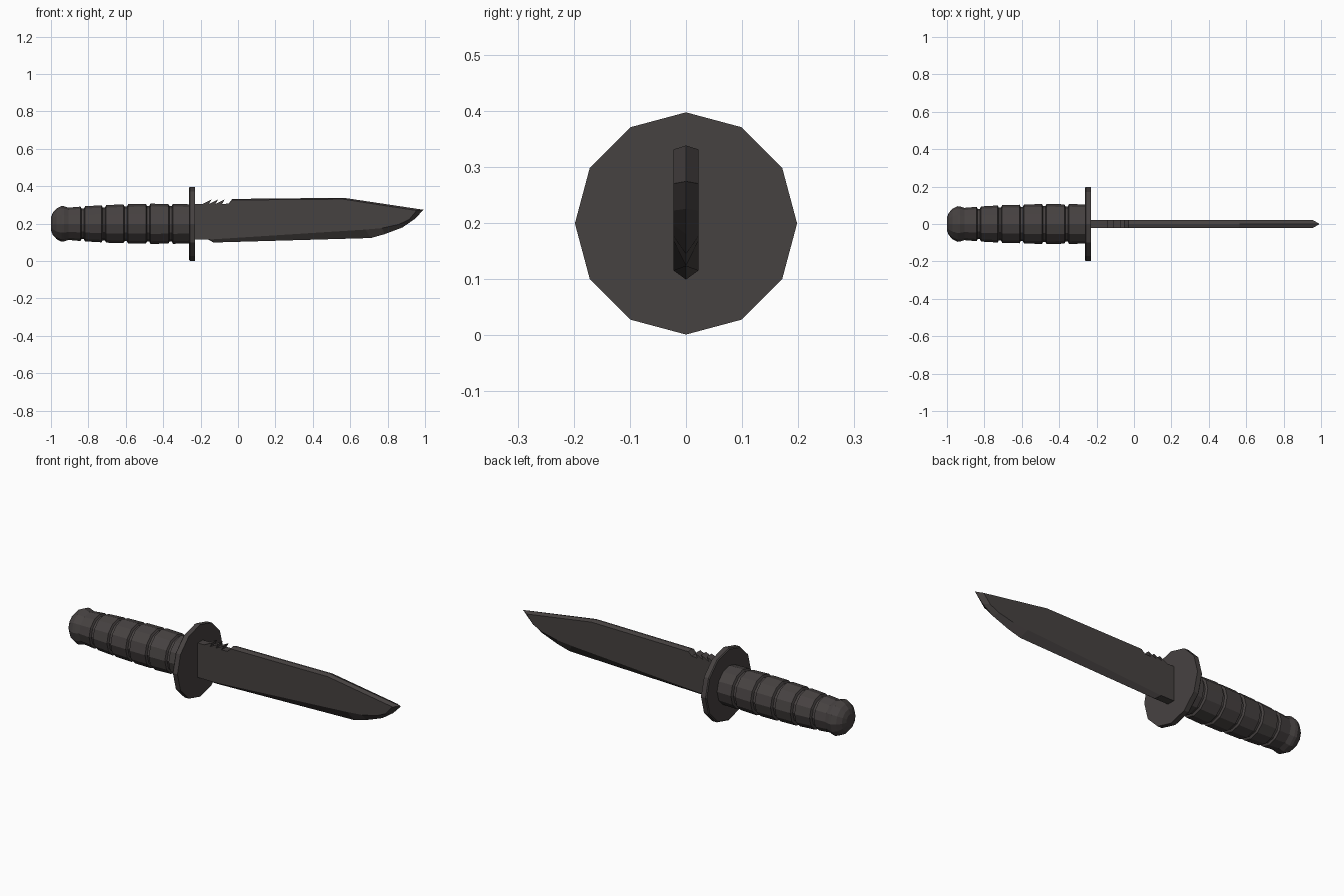
import bpy, bmesh, math

if "Cube" in bpy.data.objects:
    bpy.data.objects.remove(bpy.data.objects["Cube"])

CZ = 0.199     # height of the long axis
SIDES = 12

steel = bpy.data.materials.new("dark_gunmetal")
steel.diffuse_color = (0.062, 0.054, 0.053, 1)
steel.use_nodes = True
steel.node_tree.nodes["Principled BSDF"].inputs["Base Color"].default_value = steel.diffuse_color


def finish(name, bm):
    bmesh.ops.recalc_face_normals(bm, faces=bm.faces)
    mesh = bpy.data.meshes.new(name)
    bm.to_mesh(mesh)
    bm.free()
    mesh.materials.append(steel)
    ob = bpy.data.objects.new(name, mesh)
    bpy.context.collection.objects.link(ob)
    return ob


def lathe(name, profile):
    """Closed solid of (x, radius) rings turned about the long axis."""
    bm = bmesh.new()
    rings = []
    for x, r in profile:
        angles = [2 * math.pi * i / SIDES for i in range(SIDES)]
        rings.append([bm.verts.new((x, r * math.sin(a), CZ + r * math.cos(a))) for a in angles])
    for a, b in zip(rings, rings[1:]):
        for i in range(SIDES):
            j = (i + 1) % SIDES
            bm.faces.new((a[i], a[j], b[j], b[i]))
    bm.faces.new(rings[0])
    bm.faces.new(rings[-1])
    return finish(name, bm)


# Pommel: domed end cap with a narrow neck
lathe("pommel", [(-1.0, 0.035), (-0.99, 0.06), (-0.97, 0.082), (-0.945, 0.095),
                 (-0.93, 0.094), (-0.905, 0.086)])

# Grip: swelling handle cut by evenly spaced grooves
stops = [(-0.91, 0.086), (-0.83, 0.092), (-0.717, 0.099), (-0.60, 0.103),
         (-0.48, 0.106), (-0.36, 0.105), (-0.25, 0.104)]
profile = [stops[0]]
for x, r in stops[1:-1]:
    profile += [(x - 0.012, r), (x - 0.006, r - 0.011), (x + 0.006, r - 0.011), (x + 0.012, r + 0.002)]
profile.append(stops[-1])
lathe("grip", profile)

# Guard: thin twelve-sided disc
lathe("guard", [(-0.262, 0.193), (-0.257, 0.198), (-0.23, 0.198)])

# Blade: (x, z) of the centre-line edge paired with (x, z) of the flat side's rim
W = 0.022
pairs = [((-0.24, 0.305), (-0.24, 0.305)), ((-0.19, 0.305), (-0.19, 0.305))]
for x in (-0.19, -0.155, -0.12):          # saw teeth on the spine
    peak, root = (x + 0.048, 0.329), (x + 0.035, 0.305)
    pairs += [(peak, peak), (root, root)]
pairs += [
    ((-0.05, 0.307), (-0.05, 0.307)),
    ((-0.03, 0.332), (-0.03, 0.326)),     # spine
    ((0.565, 0.338), (0.56, 0.331)),      # clip point
    ((0.992, 0.274), (0.955, 0.270)),     # tip
    ((0.945, 0.225), (0.915, 0.222)),     # curved belly
    ((0.88, 0.180), (0.86, 0.196)),
    ((0.785, 0.144), (0.77, 0.176)),
    ((0.71, 0.123), (0.68, 0.168)),
    ((-0.13, 0.099), (-0.15, 0.115)),     # heel of the cutting edge
    ((-0.16, 0.115), (-0.16, 0.115)),
    ((-0.24, 0.115), (-0.24, 0.115)),
]
bm = bmesh.new()
edge = [bm.verts.new((p[0], 0, p[1])) for p, q in pairs]
n = len(pairs)
for y in (-W, W):
    rim = [bm.verts.new((q[0], y, q[1])) for p, q in pairs]
    for i in range(n):
        j = (i + 1) % n
        bm.faces.new((edge[i], edge[j], rim[j], rim[i]))
    bm.faces.new(rim)
finish("blade", bm)
